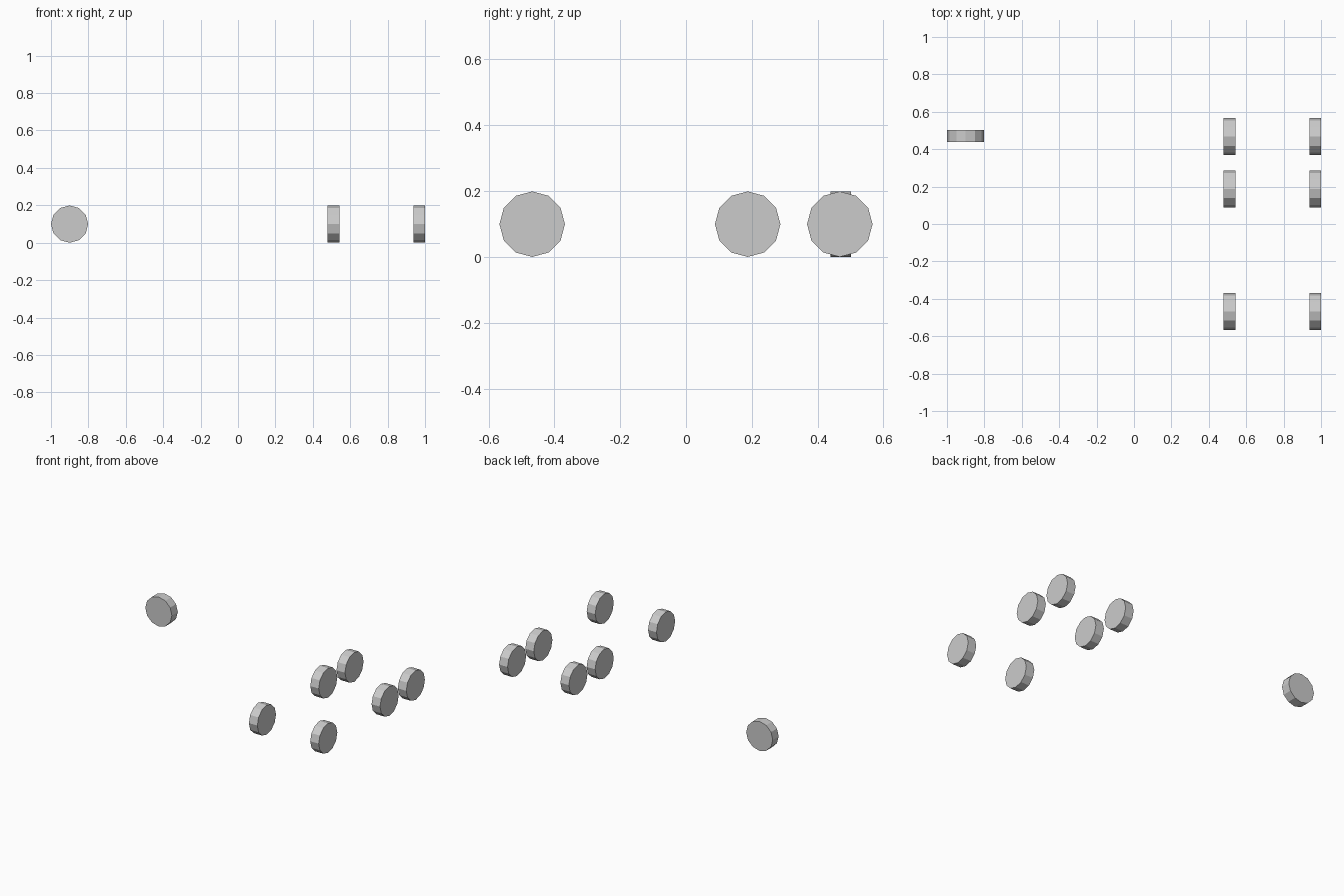
import bpy
from math import pi

if "Cube" in bpy.data.objects:
    bpy.data.objects.remove(bpy.data.objects["Cube"])

R, W = 0.0995, 0.063


def wheel(name, loc, rot):
    # flat-shaded twelve-sided disc
    bpy.ops.mesh.primitive_cylinder_add(vertices=12, radius=R, depth=W,
                                        location=loc, rotation=rot)
    bpy.context.object.name = name


# three axles of paired wheels, axis along x
for row, y in (("front", -0.4675), ("middle", 0.1875), ("rear", 0.4675)):
    for side, x in (("left", 0.51), ("right", 0.9685)):
        wheel(f"{row}_{side}_wheel", (x, y, R), (0, pi / 2, 0))

# single separate wheel, axis along y
wheel("separate_wheel", (-1 + R, 0.47, R), (pi / 2, 0, 0))
